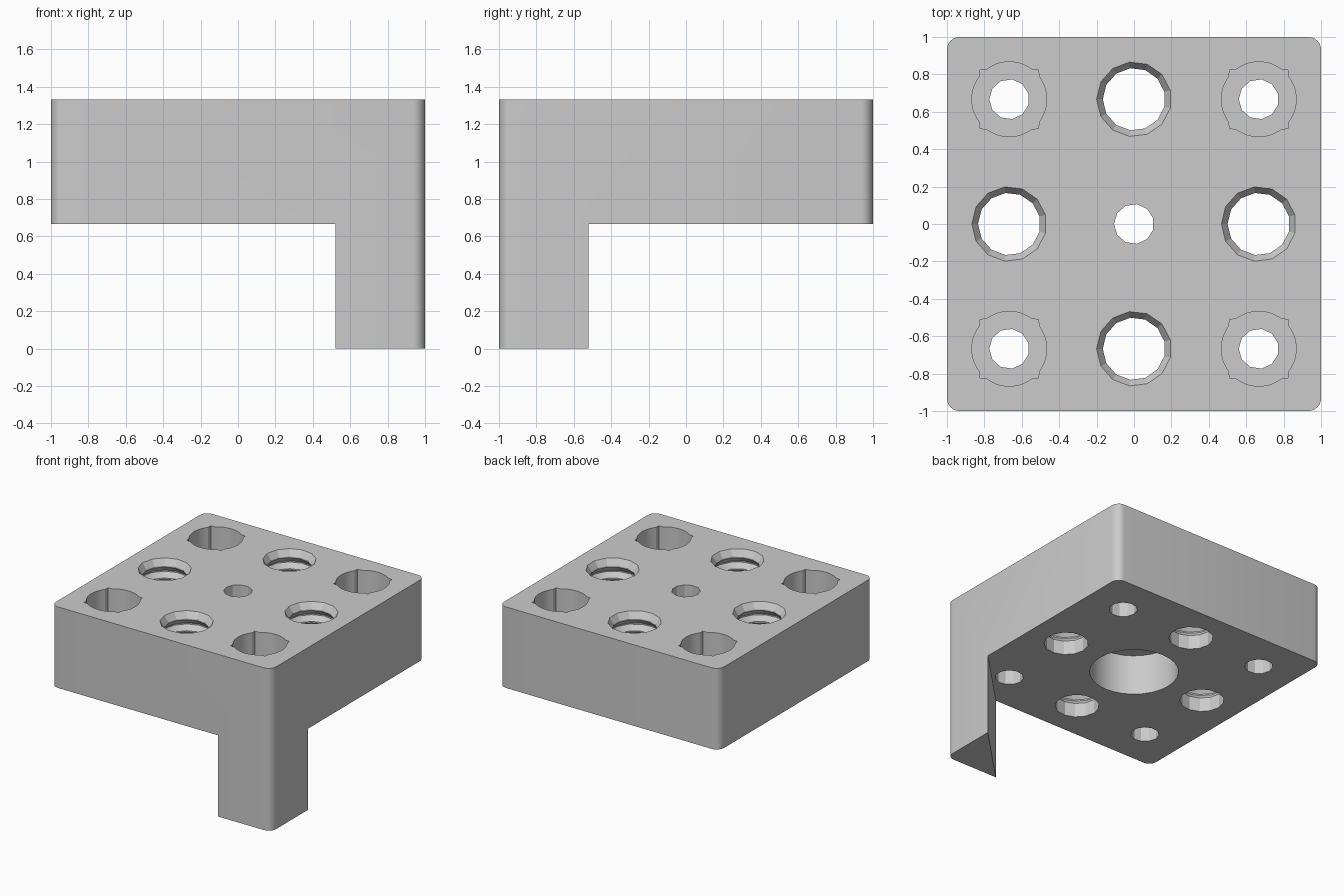
import bpy, bmesh, math

TOP, UNDER, STEP = 1.333, 0.667, 0.667
OVER = 0.05

old = bpy.data.objects.get("Cube")
if old:
    bpy.data.objects.remove(old, do_unlink=True)

grey = bpy.data.materials.new("plain_grey")
grey.use_nodes = True
grey.diffuse_color = (0.6, 0.6, 0.6, 1)
grey.node_tree.nodes["Principled BSDF"].inputs["Base Color"].default_value = (0.6, 0.6, 0.6, 1)


def loft(name, rings):
    """Closed solid through a stack of equal-length point rings."""
    bm = bmesh.new()
    loops = [[bm.verts.new(p) for p in ring] for ring in rings]
    n = len(loops[0])
    for low, high in zip(loops, loops[1:]):
        for i in range(n):
            j = (i + 1) % n
            bm.faces.new((low[i], low[j], high[j], high[i]))
    bm.faces.new(loops[0][::-1])
    bm.faces.new(loops[-1])
    bmesh.ops.recalc_face_normals(bm, faces=bm.faces[:])
    mesh = bpy.data.meshes.new(name)
    bm.to_mesh(mesh)
    bm.free()
    mesh.materials.append(grey)
    obj = bpy.data.objects.new(name, mesh)
    bpy.context.collection.objects.link(obj)
    return obj


def prism(name, outline, z0, z1):
    return loft(name, [[(x, y, z) for x, y in outline] for z in (z0, z1)])


def lathe(name, x, y, profile, sides):
    angles = [math.pi + 2 * math.pi * i / sides for i in range(sides)]
    return loft(name, [[(x + r * math.cos(a), y + r * math.sin(a), z) for a in angles]
                       for r, z in profile])


def cut(target, cutter):
    mod = target.modifiers.new("cut", 'BOOLEAN')
    mod.operation = 'DIFFERENCE'
    mod.solver = 'EXACT'
    mod.object = cutter
    bpy.context.view_layer.objects.active = target
    bpy.ops.object.modifier_apply(modifier=mod.name)
    bpy.data.objects.remove(cutter, do_unlink=True)


# Rounded square block, full height
radius, segments = 0.067, 6
outline = []
for k, (sx, sy) in enumerate([(1, 1), (-1, 1), (-1, -1), (1, -1)]):
    for i in range(segments + 1):
        a = math.pi / 2 * (k + i / segments)
        outline.append((sx * (1 - radius) + radius * math.cos(a),
                        sy * (1 - radius) + radius * math.sin(a)))
block = prism("corner_leg_block", outline, 0, TOP)

# Clear the space under the plate, leaving one triangular leg
far, leg = 1.2, 1.52
cut(block, prism("under_space", [(-far, -far), (leg - far, -far), (far, far - leg),
                                 (far, far), (-far, far)], -OVER, UNDER))

# Central bore from below and its small through hole
cut(block, lathe("central_bore", 0, 0, [(0.335, UNDER - OVER), (0.335, 1.0)], 28))
cut(block, lathe("central_hole", 0, 0, [(0.107, 0.9), (0.107, TOP + OVER)], 11))

# Corner holes: round pocket with four square notches, and a through hole
for sx in (-1, 1):
    for sy in (-1, 1):
        x, y = sx * STEP, sy * STEP
        pocket = []
        for i in range(48):
            a = 2 * math.pi * i / 48
            c, s = math.cos(a), math.sin(a)
            r = max(0.2, 0.157 / max(abs(c), abs(s)))
            pocket.append((x + r * c, y + r * s))
        cut(block, prism("pocket", pocket, 1.0, TOP + OVER))
        cut(block, lathe("corner_hole", x, y, [(0.107, UNDER - OVER), (0.107, 1.1)], 11))

# Threaded holes midway along each side
minor, major, pitch = 0.167, 0.2, 0.1
thread = [(minor, UNDER - OVER)]
z = TOP - 5.5 * pitch
while z < TOP - 0.6 * pitch:
    thread += [(minor, z), (major, z + 0.4 * pitch), (major, z + 0.5 * pitch),
               (minor, z + 0.9 * pitch)]
    z += pitch
thread += [(minor, TOP - 0.5 * pitch), (major, TOP), (major, TOP + OVER)]
for x, y in ((STEP, 0), (-STEP, 0), (0, STEP), (0, -STEP)):
    cut(block, lathe("threaded_hole", x, y, thread, 13))

# Smooth only the rounded corners and the wide bore
bpy.ops.object.select_all(action='DESELECT')
block.select_set(True)
bpy.context.view_layer.objects.active = block
bpy.ops.object.shade_smooth_by_angle(angle=math.radians(22))
